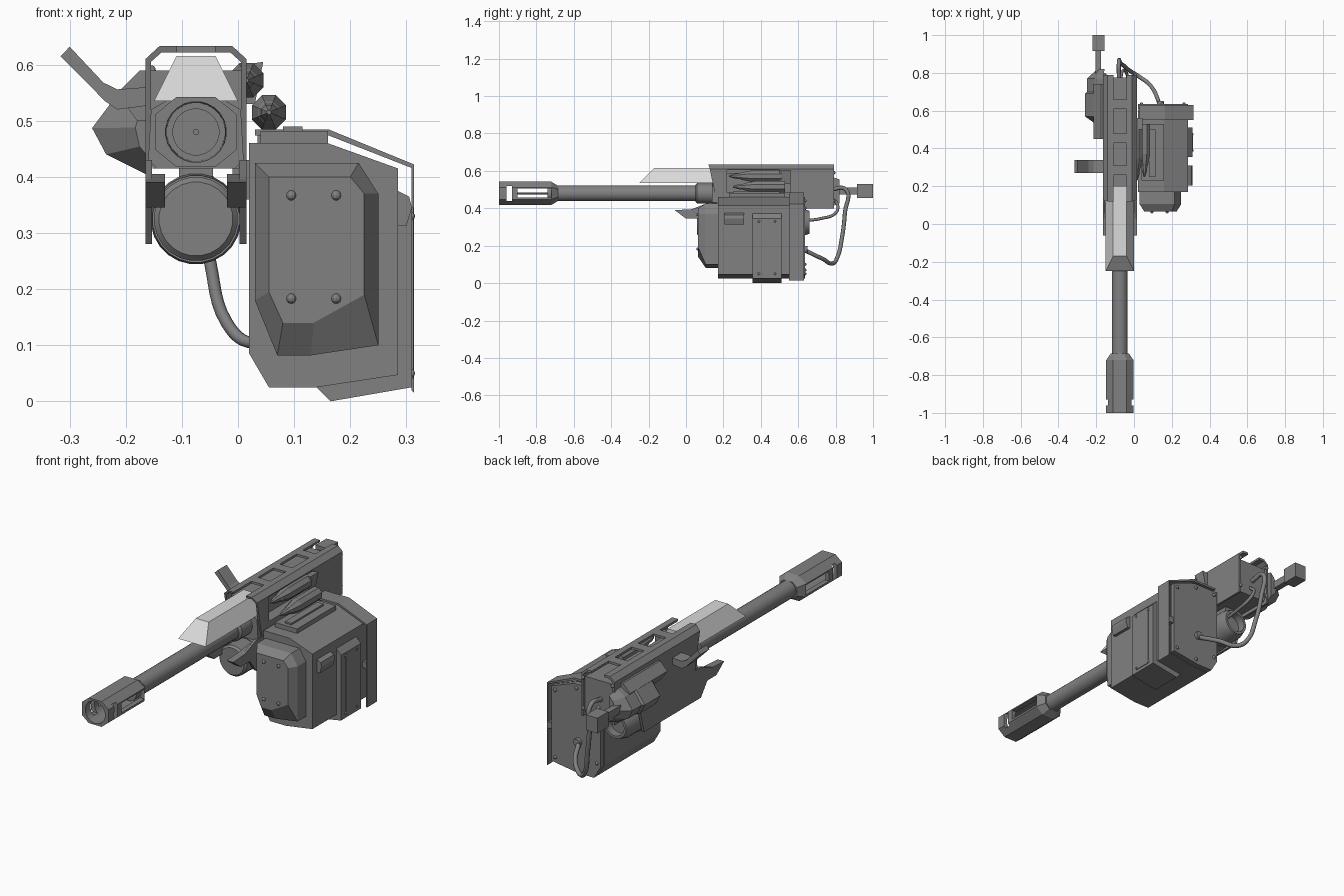
import bpy, bmesh, math
from mathutils import Vector

if "Cube" in bpy.data.objects:
    bpy.data.objects.remove(bpy.data.objects["Cube"])

CX, BZ = -0.075, 0.48          # gun centreline


def mat(name, v):
    m = bpy.data.materials.new(name)
    m.diffuse_color = (v, v, v, 1)
    m.use_nodes = True
    m.node_tree.nodes["Principled BSDF"].inputs["Base Color"].default_value = m.diffuse_color
    return m


DARK, LIGHT = mat("dark grey metal", 0.22), mat("pale grey metal", 0.7)


def loft(name, sections, m=DARK, smooth=False):
    """Skin a list of 3D loops and cap both ends."""
    bm = bmesh.new()
    rings = [[bm.verts.new(p) for p in s] for s in sections]
    n = len(rings[0])
    for a, b in zip(rings, rings[1:]):
        for i in range(n):
            bm.faces.new((a[i], a[(i + 1) % n], b[(i + 1) % n], b[i]))
    bm.faces.new(rings[0])
    bm.faces.new(rings[-1])
    bmesh.ops.recalc_face_normals(bm, faces=bm.faces)
    me = bpy.data.meshes.new(name)
    bm.to_mesh(me)
    bm.free()
    ob = bpy.data.objects.new(name, me)
    bpy.context.collection.objects.link(ob)
    me.materials.append(m)
    if smooth:
        bpy.ops.object.select_all(action='DESELECT')
        bpy.context.view_layer.objects.active = ob
        ob.select_set(True)
        bpy.ops.object.shade_smooth_by_angle(angle=math.radians(35))
    return ob


def at(axis, p, d):
    return {'x': (d, p[0], p[1]), 'y': (p[0], d, p[1]), 'z': (p[0], p[1], d)}[axis]


def prism(name, pts, axis, a, b, m=DARK):
    return loft(name, [[at(axis, p, d) for p in pts] for d in (a, b)], m)


def box(name, x0, x1, y0, y1, z0, z1):
    return prism(name, [(x0, y0), (x1, y0), (x1, y1), (x0, y1)], 'z', z0, z1)


def lathe(name, x, z, prof, n=24, smooth=True):
    """Turned part along y; prof is (y, radius)."""
    return loft(name, [[(x + r * math.cos((i + .5) * math.tau / n), y,
                         z + r * math.sin((i + .5) * math.tau / n)) for i in range(n)]
                       for y, r in prof], DARK, smooth)


def cut(ob, *cutters):
    for c in cutters:
        md = ob.modifiers.new("cut", 'BOOLEAN')
        md.operation, md.solver, md.object = 'DIFFERENCE', 'EXACT', c
        c.hide_render = c.hide_viewport = True
        c.display_type = 'WIRE'


def cable(name, pts, r):
    cu = bpy.data.curves.new(name, 'CURVE')
    cu.dimensions, cu.bevel_depth, cu.bevel_resolution = '3D', r, 2
    cu.resolution_u = 6
    cu.use_fill_caps = True
    sp = cu.splines.new('BEZIER')
    sp.bezier_points.add(len(pts) - 1)
    for bp, p in zip(sp.bezier_points, pts):
        bp.co = p
        bp.handle_left_type = bp.handle_right_type = 'AUTO'
    ob = bpy.data.objects.new(name, cu)
    bpy.context.collection.objects.link(ob)
    cu.materials.append(DARK)


def rivet(p, r=0.009):
    bpy.ops.mesh.primitive_uv_sphere_add(segments=10, ring_count=6, radius=r, location=p)
    bpy.context.object.name = "rivet"
    bpy.context.object.data.materials.append(DARK)


# Barrel and collar
lathe("barrel", CX, BZ, [(-.74, .042), (.2, .042)])
lathe("barrel_collar", CX, BZ, [(.05, .045), (.06, .055), (.2, .055)])

# Muzzle brake: chamfered tube with bore and side slots
octo = [(-.035, .062), (.035, .062), (.072, .032), (.072, -.032),
        (.035, -.062), (-.035, -.062), (-.072, -.032), (-.072, .032)]
muzzle = loft("muzzle_brake", [[(CX + x * k, y, BZ + z * k) for x, z in octo]
                               for y, k in ((-1, 1), (-.72, 1), (-.685, .66))])
cut(muzzle, lathe("bore_cutter", CX, BZ, [(-1.1, .055), (-.71, .052)], 24, False),
    box("slot_cutter", -.3, .2, -.9, -.72, .458, .506),
    box("front_slot_cutter", -.3, .2, -.96, -.93, .44, .52))
lathe("muzzle_core", CX, BZ, [(-.9, .006), (-.7, .006)], 8)

# Pale cover over the barrel
loft("barrel_cover", [
    [(-.15, -.25, .535), (0, -.25, .535), (.0, .2, .535), (-.15, .2, .535)],
    [(-.11, -.17, .615), (-.04, -.17, .615), (-.04, .2, .615), (-.11, .2, .615)]], LIGHT)

# Receiver shell: bent sheet with slanted front, top slots and right port
arch = [(-.09, .40), (-.09, .61), (-.065, .633), (.065, .633), (.09, .61), (.09, .40),
        (.08, .40), (.08, .605), (.061, .622), (-.061, .622), (-.08, .605), (-.08, .40)]
shell = loft("receiver_shell", [
    [(CX + x, .12 + min(.633 - z, .16) * .32, z) for x, z in arch],
    [(CX + x, .79, z) for x, z in arch]])
port = box("port_cutter", -.04, .1, .22, .56, .485, .605)
cut(shell, port, *[box("top_slot_cutter", CX - .034, CX + .034, a, b, .612, .7)
                   for a, b in ((.05, .26), (.31, .43), (.48, .61), (.66, .85))])
core = prism("receiver_core", [(-.152, .415), (.002, .415), (.005, .43), (.005, .59),
                               (-.155, .59), (-.155, .43)], 'y', .17, .775)
cut(core, port)
prism("receiver_nose", [(-.145, .415), (-.005, .415), (.01, .43), (.005, .52), (-.03, .54),
                        (-.12, .54), (-.155, .52), (-.16, .43)], 'y', .14, .2)
prism("ejector_hood", [(.012, .53), (.03, .53), (.045, .605), (.012, .6)], 'y', .5, .56)
for x in (-.155, .005):
    rivet((x, .79, .44))
    rivet((x, .79, .59))

# Tube under the receiver with hollow rear
tube = lathe("under_tube", CX, .325, [(.06, .066), (.07, .075), (.62, .075), (.66, .062)])
cut(tube, lathe("tube_cutter", CX, .325, [(.62, .05), (.7, .05)], 24, False))
lathe("tube_band", CX, .325, [(.16, .078), (.2, .081), (.5, .081), (.54, .078)])
box("tube_mount", CX - .03, CX + .03, .2, .62, .38, .42)

# Pronged guards on both sides of the tube
for s in (-1, 1):
    prism("side_guard", [(-.06, .39), (.03, .395), (.12, .43), (.6, .42), (.56, .28),
                         (.12, .28), (.07, .345), (0, .345)], 'x', CX + s * .078, CX + s * .09)
    prism("guard_prong", [(-.06, .39), (.03, .395), (.12, .405), (.12, .345), (0, .345)],
          'x', CX + s * .055, CX + s * .08)

# Ammunition box
body = [(.02, .46), (.16, .46), (.285, .415), (.285, .047), (.14, .025), (.055, .025), (.02, .085)]
prism("ammo_box", body, 'y', .17, .605)
prism("box_rear_plate", body, 'y', .61, .635)
outer = [(.03, .425), (.215, .425), (.25, .37), (.25, .10), (.13, .082), (.07, .082), (.03, .18)]
inner = [(.055, .40), (.2, .40), (.225, .37), (.225, .19), (.135, .14), (.08, .14), (.055, .195)]
loft("box_front_cap", [[at('y', p, d) for p in s]
                       for s, d in ((inner, .065), (outer, .105), (outer, .18))])
for x in (.095, .175):
    for z in (.183, .367):
        rivet((x, .065, z))

# Bent reinforcing band near the rear of the box
prism("box_band", [(.03, .484), (.163, .484), (.314, .422), (.314, .015), (.309, .02), (.309, .416),
                   (.161, .474), (.03, .474)], 'y', .55, .63)
box("band_foot", .035, .05, .555, .6, .455, .476)
prism("band_side_foot", [(.28, .56), (.31, .56), (.31, .63), (.28, .63)], 'z', .2, .23)

# Wraparound side panel with raised strips
prism("side_panel", [(.285, .372), (.31, .345), (.31, .025), (.165, 0), (.14, .025),
                     (.285, .047)], 'y', .355, .51)
box("panel_strip", .30, .313, .39, .475, .04, .345)
for y in (.39, .475):
    for z in (.05, .33):
        rivet((.309, y, z), .007)
prism("side_latch", [(.285, .375), (.305, .365), (.31, .345), (.3, .312), (.285, .312)],
      'y', .205, .31)
for x, z in ((.04, .44), (.15, .44), (.265, .4), (.265, .07), (.15, .05), (.04, .1)):
    rivet((x, .635, z))

# Feed tray and mount to the gun
box("feed_tray", .04, .16, .23, .53, .45, .482)
box("tray_rib", .08, .115, .25, .5, .48, .49)
box("box_mount", -.01, .03, .25, .52, .36, .43)

# Cartridges
for x, z, y in ((.055, .515, .25), (.015, .572, .23)):
    lathe("cartridge", x, z, [(y, .004), (y + .03, .014), (y + .06, .018), (y + .065, .021),
                              (y + .12, .033), (y + .28, .033)], 8, False)

# Left side drum housing
drum = [(-.165, .575), (-.215, .547), (-.26, .487), (-.235, .44), (-.165, .405)]
loft("left_housing", [[(-.15 + (x + .15) * k, y, .49 + (z - .49) * (.6 + .4 * k)) for x, z in drum]
                      for y, k in ((.515, .3), (.57, 1), (.69, 1), (.70, .9), (.77, .9), (.82, .4))])
prism("left_flange", [(-.16, .59), (-.175, .59), (-.215, .55), (-.18, .50), (-.16, .50)],
      'y', .45, .74)

# Charging handle
prism("charging_handle", [(-.16, .56), (-.215, .556), (-.24, .568), (-.3, .632), (-.316, .615),
                          (-.237, .535), (-.215, .52), (-.16, .527)], 'y', .27, .34)

# Rear lever
box("rear_lever", -.205, -.175, .76, .93, .475, .512)
box("rear_grip", -.22, -.157, .915, 1.0, .455, .53)

# Cables from the gun to the box and tube
cable("long_cable", [(-.08, .77, .50), (-.08, .855, .50), (-.072, .85, .38), (-.05, .835, .25),
                     (-.02, .81, .14), (.02, .785, .105), (.09, .73, .13), (.14, .625, .18)], .011)
cable("short_cable", [(-.03, .65, .335), (-.03, .72, .345), (-.04, .8, .375), (-.06, .81, .42),
                      (-.07, .77, .46)], .008)
lathe("cable_socket", .14, .18, [(.63, .02), (.65, .018)], 12)
